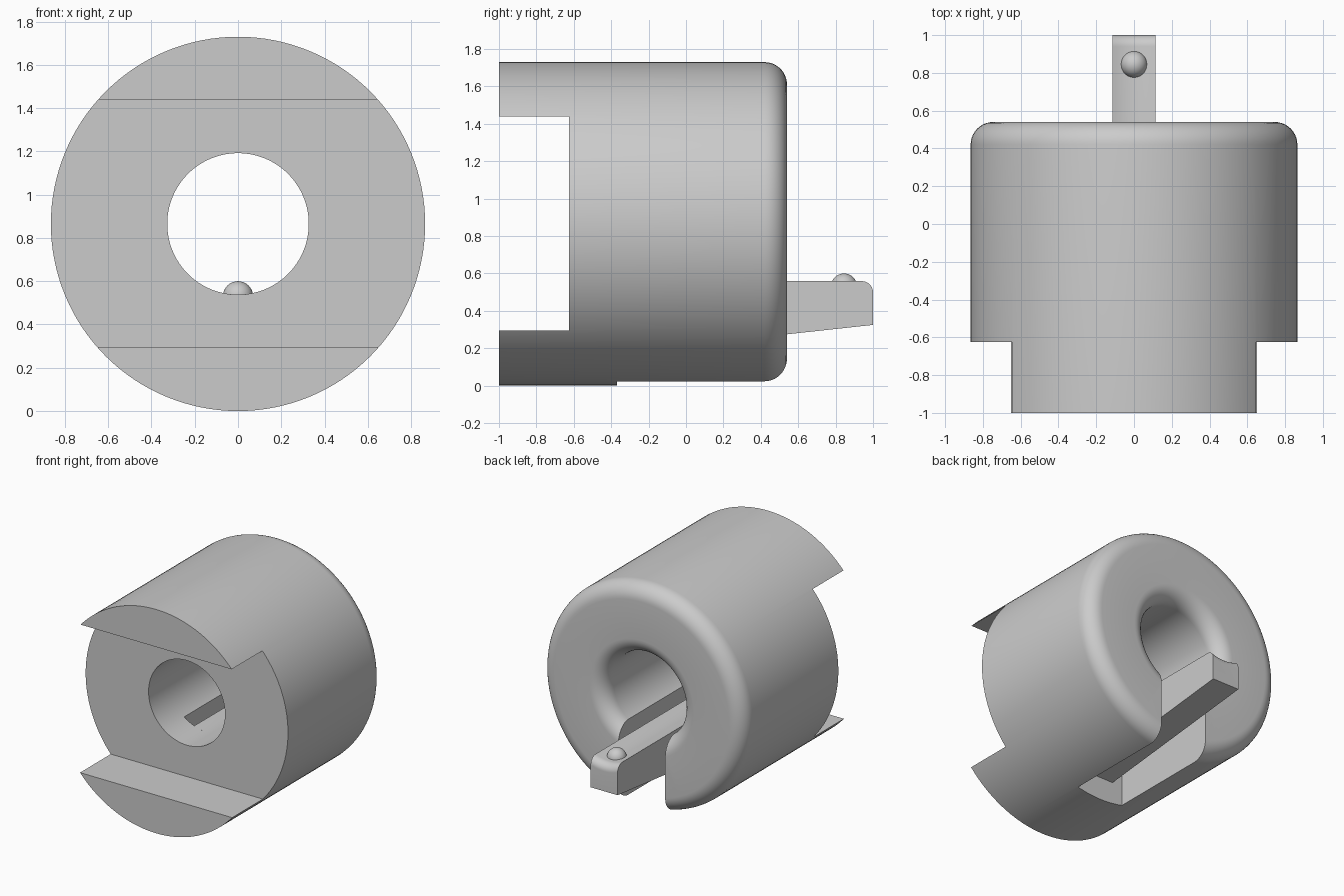
import bpy, bmesh
from math import sin, cos, pi, sqrt

if "Cube" in bpy.data.objects:
    bpy.data.objects.remove(bpy.data.objects["Cube"], do_unlink=True)

R, BORE, FILLET = 0.865, 0.327, 0.12
FRONT, BACK, SLOT_END = -1.0, 0.54, -0.37

grey = bpy.data.materials.new("plain grey")
grey.use_nodes = True
grey.diffuse_color = (0.6, 0.6, 0.6, 1)
grey.node_tree.nodes["Principled BSDF"].inputs["Base Color"].default_value = (0.6, 0.6, 0.6, 1)


def make_object(name, bm):
    bmesh.ops.recalc_face_normals(bm, faces=bm.faces[:])
    mesh = bpy.data.meshes.new(name)
    bm.to_mesh(mesh)
    bm.free()
    mesh.materials.append(grey)
    obj = bpy.data.objects.new(name, mesh)
    bpy.context.collection.objects.link(obj)
    return obj


def smooth(obj):
    bpy.ops.object.select_all(action='DESELECT')
    obj.select_set(True)
    bpy.context.view_layer.objects.active = obj
    bpy.ops.object.shade_smooth_by_angle(angle=pi / 6)


def cut_box(obj, x, y, z):
    """Subtract a box given by its (low, high) limits."""
    bm = bmesh.new()
    bmesh.ops.create_cube(bm, size=1)
    for v in bm.verts:
        v.co = [lim[0] if c < 0 else lim[1] for c, lim in zip(v.co, (x, y, z))]
    cutter = make_object("cutter", bm)
    cutter.hide_render = True
    mod = obj.modifiers.new("cut", 'BOOLEAN')
    mod.operation, mod.solver, mod.object = 'DIFFERENCE', 'EXACT', cutter
    bpy.context.view_layer.objects.active = obj
    bpy.ops.object.modifier_apply(modifier=mod.name)
    bpy.data.objects.remove(cutter, do_unlink=True)


# Body: ring profile (radius, y) with rounded back edges, revolved round y
arc = [i * pi / 20 for i in range(11)]
profile = [(BORE, FRONT), (R, FRONT)]
profile += [(R - FILLET + FILLET * cos(a), BACK - FILLET + FILLET * sin(a)) for a in arc]
profile += [(BORE + FILLET - FILLET * sin(a), BACK - FILLET + FILLET * cos(a)) for a in arc]
bm = bmesh.new()
SEG = 128
rings = [[bm.verts.new((r * sin(2 * pi * s / SEG), y, R + r * cos(2 * pi * s / SEG)))
          for r, y in profile] for s in range(SEG)]
for s in range(SEG):
    a, b = rings[s], rings[(s + 1) % SEG]
    for i in range(len(profile)):
        j = (i + 1) % len(profile)
        bm.faces.new((a[i], a[j], b[j], b[i]))
body = make_object("body", bm)
cut_box(body, (-1, 1), (-1.2, -0.625), (0.295, 1.44))      # channel across the front
cut_box(body, (-0.2, 0.2), (SLOT_END, 1), (-0.2, R))       # slot below the bore
smooth(body)

# Spring arm: hollow top following the bore, tapered underside, rounded tip
ROUND, HALF, COLS = 0.06, 0.115, 12
stations = [(SLOT_END, 0)] + [(1 - ROUND + ROUND * sin(a), ROUND * (1 - cos(a))) for a in arc]
xs = [HALF * (2 * i / COLS - 1) for i in range(COLS + 1)]
bm = bmesh.new()
sections = []
for y, drop in stations:
    low = 0.325 + 0.109 * (y - 1)
    loop = [(x, y, R - sqrt(BORE ** 2 - x * x) - drop) for x in xs]
    loop += [(HALF, y, low), (-HALF, y, low)]
    sections.append([bm.verts.new(p) for p in loop])
for a, b in zip(sections, sections[1:]):
    for i in range(len(a)):
        j = (i + 1) % len(a)
        bm.faces.new((a[i], a[j], b[j], b[i]))
bm.faces.new(sections[0])
bm.faces.new(sections[-1])
smooth(make_object("spring_arm", bm))

# Locking bump on the arm
bm = bmesh.new()
bmesh.ops.create_uvsphere(bm, u_segments=32, v_segments=16, radius=0.07)
bmesh.ops.translate(bm, verts=bm.verts[:], vec=(0, 0.845, 0.53))
smooth(make_object("locking_bump", bm))
